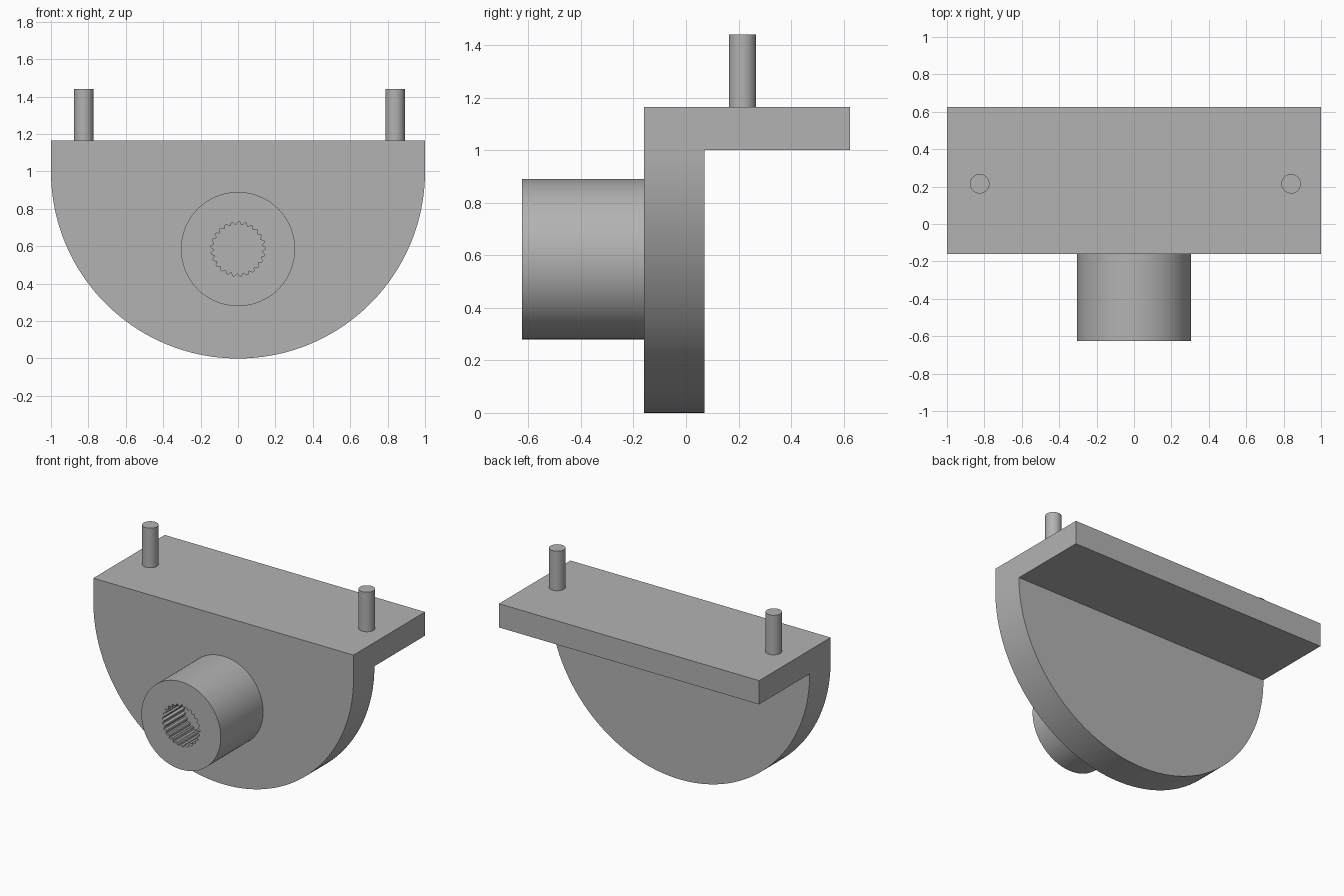
import bpy, bmesh
from math import sin, cos, pi, radians
from mathutils import Vector

cube = bpy.data.objects.get("Cube")
if cube:
    bpy.data.objects.remove(cube, do_unlink=True)

GREY = (0.45, 0.45, 0.45, 1)
mat = bpy.data.materials.new("plain grey")
mat.use_nodes = True
mat.diffuse_color = GREY
mat.node_tree.nodes["Principled BSDF"].inputs["Base Color"].default_value = GREY

FRONT, BACK, SHELF_BACK, NOSE = -0.16, 0.07, 0.625, -0.625
TOP, SHELF_UNDER = 1.165, 1.0
HUB_Z, HUB_R = 0.585, 0.305


def finish(bm, name):
    bmesh.ops.recalc_face_normals(bm, faces=bm.faces)
    mesh = bpy.data.meshes.new(name)
    bm.to_mesh(mesh)
    bm.free()
    obj = bpy.data.objects.new(name, mesh)
    bpy.context.collection.objects.link(obj)
    mesh.materials.append(mat)
    return obj


def smooth(obj, angle=30):
    bpy.ops.object.select_all(action="DESELECT")
    obj.select_set(True)
    bpy.context.view_layer.objects.active = obj
    bpy.ops.object.shade_smooth_by_angle(angle=radians(angle))


def extrude(bm, faces, vec):
    """Extrude faces along vec and return the moved cap faces."""
    geom = bmesh.ops.extrude_face_region(bm, geom=faces)["geom"]
    verts = [g for g in geom if isinstance(g, bmesh.types.BMVert)]
    bmesh.ops.translate(bm, verts=verts, vec=vec)
    return [g for g in geom if isinstance(g, bmesh.types.BMFace)]


def prism(name, outline, vec):
    bm = bmesh.new()
    face = bm.faces.new([bm.verts.new(p) for p in outline])
    extrude(bm, [face], vec)
    # the starting face stays in place and closes the near end
    if not face.is_valid or all(len(e.link_faces) < 2 for e in bm.edges if e.is_boundary) and any(e.is_boundary for e in bm.edges):
        bmesh.ops.holes_fill(bm, edges=[e for e in bm.edges if e.is_boundary])
    return finish(bm, name)


# bracket: half-round plate with a shelf pulled out of its upper strip
bm = bmesh.new()
steps = 96
arc = [bm.verts.new((cos(pi + pi * i / steps), FRONT, 1 + sin(pi + pi * i / steps)))
       for i in range(steps + 1)]
corners = [bm.verts.new((x, FRONT, TOP)) for x in (1, -1)]
bm.faces.new(arc)
bm.faces.new([arc[0], arc[-1]] + corners)
caps = extrude(bm, bm.faces[:], Vector((0, BACK - FRONT, 0)))
strip = [f for f in caps if f.calc_center_median().z > SHELF_UNDER]
extrude(bm, strip, Vector((0, SHELF_BACK - BACK, 0)))
bmesh.ops.holes_fill(bm, edges=[e for e in bm.edges if e.is_boundary])
bmesh.ops.dissolve_limit(bm, angle_limit=radians(0.5), verts=bm.verts, edges=bm.edges)
smooth(finish(bm, "bracket"))

# hub with a blind toothed socket
hub = prism("hub", [(HUB_R * cos(2 * pi * i / 96), NOSE, HUB_Z + HUB_R * sin(2 * pi * i / 96))
                    for i in range(96)], Vector((0, FRONT - NOSE, 0)))
teeth = 25
outline = []
for i in range(teeth * 4):
    a = 2 * pi * i / (teeth * 4)
    r = 0.145 if i % 4 < 2 else 0.131
    outline.append((r * cos(a), NOSE - 0.1, HUB_Z + r * sin(a)))
cutter = prism("socket_cutter", outline, Vector((0, 0.33, 0)))
cutter.hide_render = True
mod = hub.modifiers.new("socket", "BOOLEAN")
mod.object, mod.operation, mod.solver = cutter, "DIFFERENCE", "EXACT"
bpy.context.view_layer.objects.active = hub
bpy.ops.object.modifier_apply(modifier=mod.name)
bpy.data.objects.remove(cutter, do_unlink=True)
smooth(hub, 20)

# locating pins on the shelf
for side, x in (("right", -0.825), ("left", 0.84)):
    pin = prism(side + "_pin", [(x + 0.052 * cos(2 * pi * i / 48), 0.215 + 0.052 * sin(2 * pi * i / 48), TOP)
                                for i in range(48)], Vector((0, 0, 1.44 - TOP)))
    smooth(pin)
